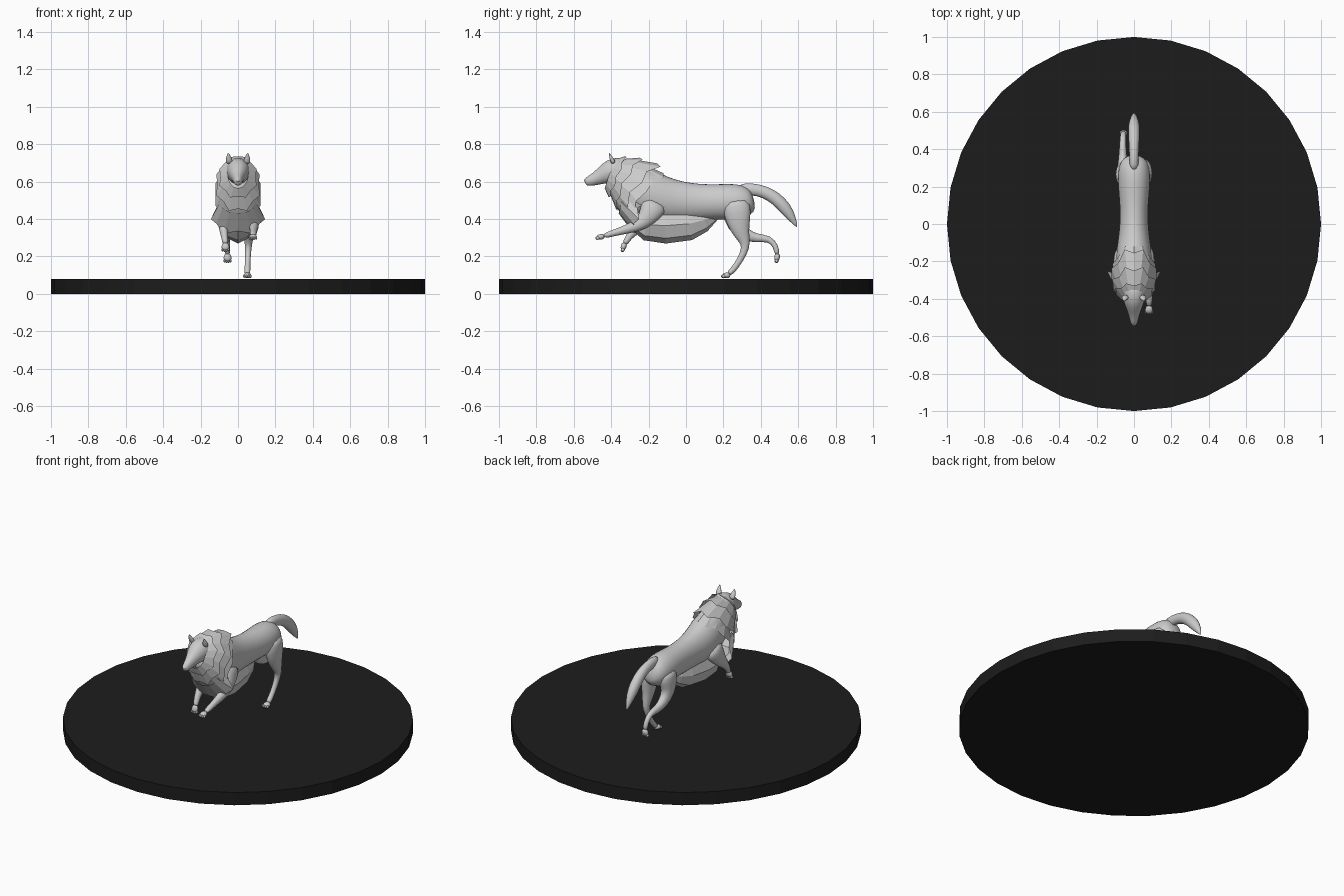
import bpy, bmesh, math
from mathutils import Vector


def make(name, bm, smooth=True, levels=0):
    bmesh.ops.recalc_face_normals(bm, faces=bm.faces)
    me = bpy.data.meshes.new(name)
    bm.to_mesh(me)
    bm.free()
    ob = bpy.data.objects.new(name, me)
    bpy.context.collection.objects.link(ob)
    for p in me.polygons:
        p.use_smooth = smooth
    if levels:
        ob.modifiers.new("smooth", "SUBSURF").levels = levels
    return ob


def bridge(bm, a, b):
    n = len(a)
    for i in range(n):
        bm.faces.new((a[i], a[(i + 1) % n], b[(i + 1) % n], b[i]))


def sweep(name, path, sides=12, smooth=True, levels=1):
    """Elliptical tube; path rows are x, y, z, half width, half depth."""
    bm = bmesh.new()
    pts = [Vector(p[:3]) for p in path]
    rings = []
    for i, p in enumerate(path):
        t = (pts[min(i + 1, len(pts) - 1)] - pts[max(i - 1, 0)]).normalized()
        side = (Vector((1, 0, 0)) - t * t.x).normalized()
        up = t.cross(side)
        ring = []
        for k in range(sides):
            a = math.tau * k / sides
            ring.append(bm.verts.new(pts[i] + side * p[3] * math.cos(a) + up * p[4] * math.sin(a)))
        rings.append(ring)
    for a, b in zip(rings, rings[1:]):
        bridge(bm, a, b)
    bm.faces.new(rings[0])
    bm.faces.new(rings[-1])
    return make(name, bm, smooth, levels)


def blob(name, loc, size, segs=12):
    bm = bmesh.new()
    bmesh.ops.create_uvsphere(bm, u_segments=segs, v_segments=8, radius=1)
    for v in bm.verts:
        v.co = Vector([c * s for c, s in zip(v.co, size)]) + Vector(loc)
    return make(name, bm)


def collar(name, top_a, bot_a, w_a, top_b, bot_b, w_b, jag=0.3, pull=0.0, n=16):
    """Flared fur ring with jagged rear tips; (y, z) pairs give top and bottom."""
    bm = bmesh.new()
    ra, rb = [], []
    for k in range(n):
        a = math.tau * k / n
        c, s = math.cos(a), math.sin(a)

        def point(top, bot, w, shift):
            f = (1 + c) / 2
            return Vector((w * s, bot[0] + (top[0] - bot[0]) * f - shift * s * s,
                           bot[1] + (top[1] - bot[1]) * f))
        pa = point(top_a, bot_a, w_a, pull * 0.5)
        pb = point(top_b, bot_b, w_b, pull)
        if k % 2:
            pb += (pb - pa) * jag
        ra.append(bm.verts.new(pa))
        rb.append(bm.verts.new(pb))
    bridge(bm, ra, rb)
    return make(name, bm, False)


# Round base
bpy.ops.mesh.primitive_cylinder_add(vertices=32, radius=1, depth=0.08, location=(0, 0, 0.04))
base = bpy.context.object
base.name = "base_disc"
dark = bpy.data.materials.new("dark_base")
dark.diffuse_color = (0.012, 0.012, 0.012, 1)
base.data.materials.append(dark)

# Torso and neck
sweep("torso", [
    (0, 0.365, 0.50, .035, .04), (0, 0.34, 0.492, .075, .08), (0, 0.27, 0.492, .090, .10),
    (0, 0.18, 0.492, .085, .096), (0, 0.08, 0.49, .075, .097), (0, -0.03, 0.495, .078, .107),
    (0, -0.13, 0.505, .095, .127), (0, -0.22, 0.54, .100, .135), (0, -0.30, 0.595, .088, .118),
    (0, -0.36, 0.64, .065, .085)], 16)

# Head and muzzle
sweep("head", [
    (0, -0.30, 0.66, .060, .065), (0, -0.36, 0.658, .068, .076), (0, -0.41, 0.652, .060, .068),
    (0, -0.45, 0.632, .042, .046), (0, -0.49, 0.612, .028, .034), (0, -0.525, 0.600, .021, .026),
    (0, -0.541, 0.596, .012, .014)], 14)
blob("nose", (0, -0.535, 0.606), (.012, .010, .009))

# Ears and eyes
for s, tag in ((1, "right"), (-1, "left")):
    sweep("ear_" + tag, [
        (s * .045, -0.385, 0.695, .024, .016), (s * .050, -0.400, 0.725, .018, .011),
        (s * .052, -0.412, 0.755, .002, .002)], 8)
    blob("eye_" + tag, (s * .031, -0.447, 0.655), (.006, .006, .006), 8)

# Layered mane
collar("face_ruff", (-.385, .715), (-.435, .565), .055, (-.33, .735), (-.415, .52), .095)
collar("neck_mane", (-.35, .72), (-.405, .53), .070, (-.25, .728), (-.375, .455), .112, .3, .03)
collar("upper_mane", (-.30, .722), (-.375, .47), .085, (-.155, .698), (-.325, .39), .120, .25, .06)
collar("shoulder_mane", (-.21, .685), (-.34, .42), .090, (-.12, .645), (-.29, .35), .118, .2, .06)
collar("chest_bib", (-.33, .55), (-.36, .43), .095, (-.25, .50), (-.29, .335), .135, .25, .0, 12)

# Hanging belly fur
sweep("belly_fur", [
    (0, -0.28, 0.40, .05, .05), (0, -0.21, 0.37, .085, .085), (0, -0.11, 0.365, .080, .096),
    (0, 0.02, 0.375, .066, .088), (0, 0.10, 0.395, .045, .062), (0, 0.165, 0.41, .008, .015)],
    8, False, 0)

# Tail
sweep("tail", [
    (0, 0.28, 0.555, .026, .036), (0, 0.35, 0.562, .025, .033), (0, 0.42, 0.546, .028, .034),
    (0, 0.48, 0.512, .032, .036), (0, 0.53, 0.460, .032, .036), (0, 0.567, 0.405, .020, .024),
    (0, 0.595, 0.355, .002, .002)])

# Legs: each path runs from the body to the ankle
legs = {
    "front_leg_right": [
        (.060, -0.16, 0.50, .045, .085), (.075, -0.19, 0.43, .040, .062),
        (.085, -0.24, 0.37, .030, .036), (.085, -0.31, 0.348, .023, .026),
        (.082, -0.38, 0.327, .017, .018), (.080, -0.445, 0.308, .019, .015)],
    "front_leg_left": [
        (-.060, -0.16, 0.50, .045, .085), (-.075, -0.20, 0.42, .040, .060),
        (-.078, -0.25, 0.36, .028, .034), (-.075, -0.29, 0.325, .021, .023),
        (-.070, -0.315, 0.290, .016, .017), (-.067, -0.328, 0.265, .018, .015)],
    "hind_leg_right": [
        (.055, 0.265, 0.51, .045, .075), (.060, 0.275, 0.43, .042, .078),
        (.060, 0.285, 0.35, .034, .055), (.057, 0.310, 0.29, .024, .032),
        (.055, 0.322, 0.25, .018, .022), (.052, 0.290, 0.18, .015, .017),
        (.050, 0.250, 0.125, .016, .017), (.050, 0.225, 0.105, .017, .014)],
    "hind_leg_left": [
        (-.055, 0.27, 0.51, .045, .075), (-.060, 0.26, 0.43, .042, .072),
        (-.062, 0.265, 0.365, .036, .050), (-.060, 0.315, 0.315, .028, .036),
        (-.060, 0.38, 0.295, .021, .024), (-.060, 0.445, 0.298, .017, .018),
        (-.058, 0.482, 0.255, .015, .016), (-.056, 0.488, 0.205, .016, .014)],
}
for name, path in legs.items():
    sweep(name, path)

# Paws with toes; each has a centre and a pointing direction
paws = {
    "front_paw_right": ((.080, -0.455, 0.305), (0, -0.95, -0.2)),
    "front_paw_left": ((-.067, -0.333, 0.255), (0, -0.3, -0.95)),
    "hind_paw_right": ((.050, 0.218, 0.099), (0, -1, -0.1)),
    "hind_paw_left": ((-.056, 0.487, 0.197), (0, -0.15, -1)),
}
for name, (loc, d) in paws.items():
    loc, d = Vector(loc), Vector(d).normalized()
    sweep(name, [tuple(loc + d * k) + (w, h) for k, w, h in
                 ((-.02, .015, .014), (0, .023, .017), (.015, .022, .014), (.024, .010, .007))], 10)
    for k in range(4):
        x = (k - 1.5) * .011
        tip = loc + d * (.022 - abs(x) * .3) + Vector((x, 0, -.003))
        blob(f"{name}_toe_{k + 1}", tip, (.006, .010, .009), 8)
